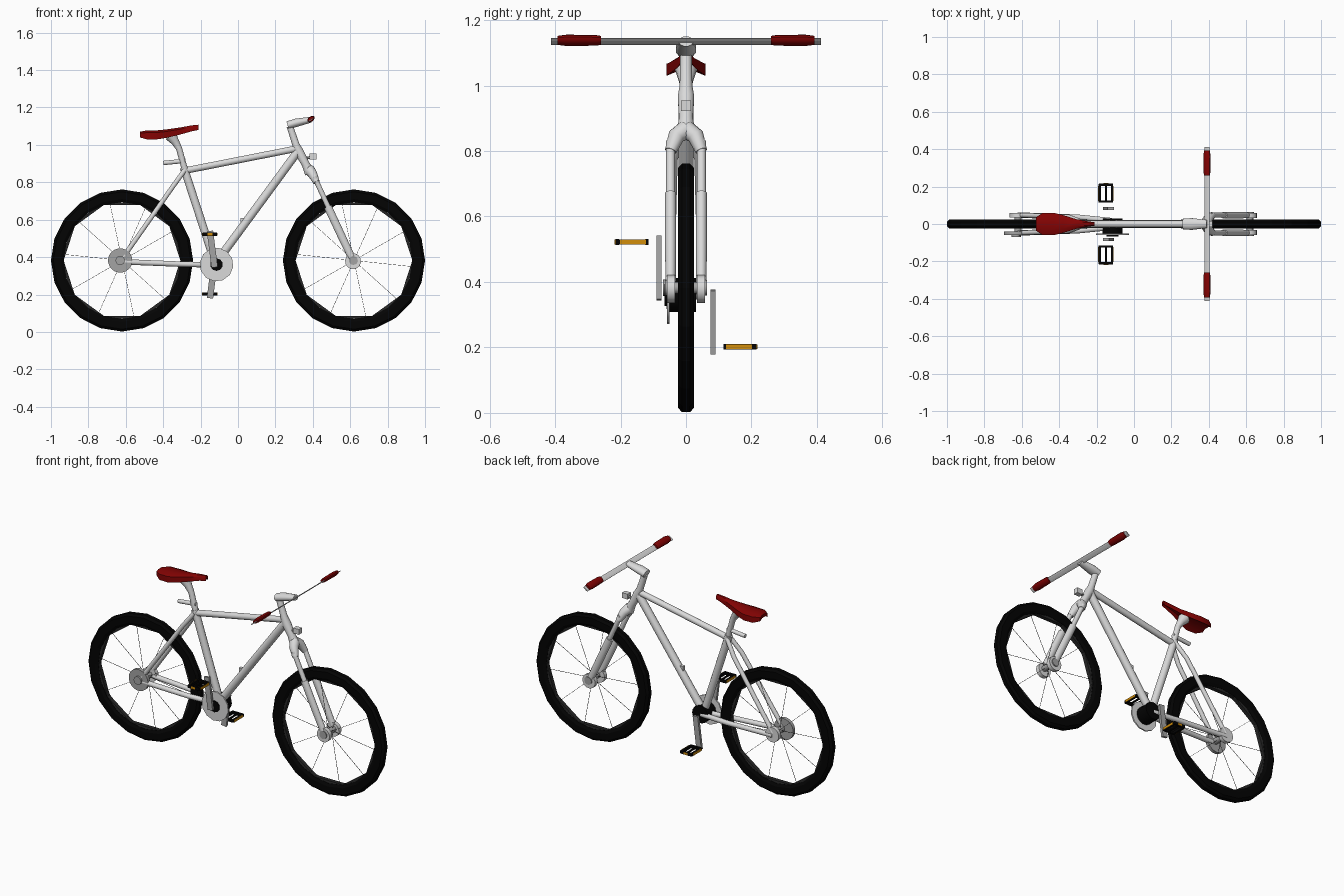
import bpy
import bmesh
from math import sin, cos, pi, radians
from mathutils import Vector

if "Cube" in bpy.data.objects:
    bpy.data.objects.remove(bpy.data.objects["Cube"], do_unlink=True)


def material(name, rgb):
    m = bpy.data.materials.new(name)
    m.use_nodes = True
    m.diffuse_color = (*rgb, 1)
    m.node_tree.nodes["Principled BSDF"].inputs["Base Color"].default_value = (*rgb, 1)
    return m


SILVER = material("silver frame", (0.7, 0.7, 0.7))
STEEL = material("grey steel", (0.37, 0.37, 0.37))
BLACK = material("black rubber", (0.001, 0.001, 0.001))
DARK = material("dark rim", (0.02, 0.02, 0.02))
RED = material("red padding", (0.23, 0.001, 0.001))
ORANGE = material("orange reflector", (0.65, 0.27, 0.003))


def finish(name, bm, mat, smooth=False):
    bmesh.ops.recalc_face_normals(bm, faces=bm.faces)
    mesh = bpy.data.meshes.new(name)
    bm.to_mesh(mesh)
    bm.free()
    mesh.materials.append(mat)
    ob = bpy.data.objects.new(name, mesh)
    bpy.context.collection.objects.link(ob)
    if smooth:
        bpy.ops.object.select_all(action="DESELECT")
        ob.select_set(True)
        bpy.context.view_layer.objects.active = ob
        bpy.ops.object.shade_smooth_by_angle(angle=radians(40))


def add_loft(bm, rings, wrap=False):
    """Skin a row of equal rings; cap the ends unless it wraps round."""
    loops = [[bm.verts.new(p) for p in ring] for ring in rings]
    n = len(loops[0])
    pairs = list(zip(loops, loops[1:]))
    if wrap:
        pairs.append((loops[-1], loops[0]))
    else:
        bm.faces.new(loops[0])
        bm.faces.new(loops[-1])
    for a, b in pairs:
        for i in range(n):
            j = (i + 1) % n
            bm.faces.new((a[i], a[j], b[j], b[i]))


def add_tube(bm, pts, radii, sides=12, squash=1.0):
    """Squash scales the section across y, or along the bar tilt for tubes that run in y."""
    pts = [Vector(p) for p in pts]
    if not isinstance(radii, (list, tuple)):
        radii = [radii] * len(pts)
    rings = []
    for k, p in enumerate(pts):
        t = (pts[min(k + 1, len(pts) - 1)] - pts[max(k - 1, 0)]).normalized()
        ref = Vector((0, 1, 0)) if abs(t.y) < 0.8 else Vector((0.8, 0, 0.6))
        u = (ref - t * ref.dot(t)).normalized()
        v = t.cross(u)
        angles = [2 * pi * (i + 0.5) / sides for i in range(sides)]
        rings.append([p + radii[k] * (u * cos(a) * squash + v * sin(a)) for a in angles])
    add_loft(bm, rings)


def tube(name, pts, radii, mat, sides=12, squash=1.0):
    bm = bmesh.new()
    add_tube(bm, pts, radii, sides, squash)
    finish(name, bm, mat, sides > 8)


def disc(name, x, z, y0, y1, r, mat, sides=20):
    tube(name, [(x, y0, z), (x, y1, z)], r, mat, sides)


def box(name, centre, size, mat):
    bm = bmesh.new()
    bmesh.ops.create_cube(bm, size=1)
    bmesh.ops.scale(bm, vec=size, verts=bm.verts)
    bmesh.ops.translate(bm, vec=centre, verts=bm.verts)
    finish(name, bm, mat)


def lathe(name, x, z, profile, steps, mat):
    bm = bmesh.new()
    angles = [2 * pi * i / steps for i in range(steps)]
    rings = [[(x + r * cos(a), y, z + r * sin(a)) for r, y in profile] for a in angles]
    add_loft(bm, rings, wrap=True)
    finish(name, bm, mat)


# Wheels: tyre, ten-sided rim, spokes and hub
AXLE = 0.382
tyre = [(0.38, -0.012), (0.38, 0.012), (0.367, 0.024), (0.328, 0.024),
        (0.312, 0.015), (0.312, -0.015), (0.328, -0.024), (0.367, -0.024)]
rim = [(0.327, -0.014), (0.327, 0.014), (0.312, 0.012), (0.312, -0.012)]
for label, x in (("rear", -0.62), ("front", 0.62)):
    lathe(label + "_tyre", x, AXLE, tyre, 20, BLACK)
    lathe(label + "_rim", x, AXLE, rim, 10, DARK)
    spokes = bmesh.new()
    for i in range(10):
        a = radians(30 + 36 * i)
        y = 0.015 if i % 2 else -0.015
        add_tube(spokes, [(x, y, AXLE), (x + 0.31 * cos(a), 0, AXLE + 0.31 * sin(a))], 0.0012, 4)
    finish(label + "_spokes", spokes, DARK)
    disc(label + "_hub", x, AXLE, -0.045, 0.045, 0.018, STEEL, 12)

# Rear sprocket and hub caps
disc("rear_sprocket", -0.63, AXLE, -0.06, -0.04, 0.065, STEEL)
disc("sprocket_cap", -0.63, AXLE, -0.07, -0.058, 0.025, STEEL, 12)
disc("rear_hub_cap", -0.62, AXLE, 0.035, 0.058, 0.045, SILVER)

# Main frame
tube("top_tube", [(-0.285, 0, 0.862), (0.315, 0, 0.98)], 0.018, SILVER)
tube("down_tube", [(0.32, 0, 0.965), (-0.11, 0, 0.38)], 0.023, SILVER)
tube("seat_tube", [(-0.29, 0, 0.88), (-0.12, 0, 0.36)], 0.022, SILVER)
tube("head_tube", [(0.277, 0, 1.10), (0.31, 0, 1.0), (0.325, 0, 0.965), (0.36, 0, 0.90), (0.385, 0, 0.85)],
     [0.018, 0.02, 0.026, 0.022, 0.03], SILVER)
disc("bottom_bracket", -0.115, 0.36, -0.05, 0.03, 0.053, BLACK, 14)
box("cable_stop", (0.025, 0, 0.595), (0.025, 0.02, 0.03), SILVER)

# Mirrored stays and fork legs
for side, s in (("left", 1), ("right", -1)):
    tube(side + "_seat_stay", [(-0.285, s * 0.013, 0.865), (-0.35, s * 0.038, 0.775), (-0.62, s * 0.048, 0.39)],
         0.013, SILVER)
    tube(side + "_chain_stay", [(-0.12, s * 0.018, 0.358), (-0.3, s * 0.036, 0.362), (-0.62, s * 0.048, 0.375)],
         0.015, SILVER)
    tube(side + "_fork_crown", [(0.383, 0, 0.865), (0.398, s * 0.03, 0.845), (0.42, s * 0.047, 0.80)],
         [0.03, 0.026, 0.018], SILVER)
    tube(side + "_fork_stanchion", [(0.408, s * 0.047, 0.83), (0.50, s * 0.047, 0.63)], 0.014, SILVER)
    tube(side + "_fork_slider", [(0.48, s * 0.047, 0.67), (0.55, s * 0.047, 0.52), (0.615, s * 0.047, AXLE)],
         [0.022, 0.022, 0.02], SILVER, squash=0.8)
    disc(side + "_fork_dropout", 0.615, AXLE - 0.004, s * 0.033, s * 0.058, 0.043, SILVER, 12)
    disc(side + "_front_axle_cap", 0.617, AXLE, s * 0.055, s * 0.064, 0.024, STEEL, 12)

# Lamp bracket on the head tube
box("lamp_body", (0.402, 0, 0.938), (0.038, 0.03, 0.032), SILVER)
tube("lamp_bracket", [(0.345, 0, 0.925), (0.395, 0, 0.935)], 0.008, STEEL, 8)

# Stem, flat tilted handlebar and grips
tube("stem", [(0.265, 0, 1.105), (0.31, 0, 1.118), (0.39, 0, 1.135)], [0.022, 0.023, 0.016], SILVER, squash=1.4)
tube("handlebar", [(0.39, -0.412, 1.134), (0.39, 0.412, 1.134)], 0.003, SILVER, 8, squash=6)
for side, s in (("left", 1), ("right", -1)):
    tube(side + "_grip", [(0.39, s * y, 1.138) for y in (0.26, 0.275, 0.365, 0.392)],
         [0.011, 0.013, 0.014, 0.011], RED, squash=1.6)

# Saddle: x, half width, low edge, top
saddle = bmesh.new()
stations = [(-0.525, 0.035, 1.04, 1.07), (-0.49, 0.058, 1.03, 1.077), (-0.43, 0.06, 1.03, 1.078),
            (-0.38, 0.048, 1.038, 1.083), (-0.31, 0.026, 1.055, 1.093), (-0.25, 0.015, 1.072, 1.104),
            (-0.21, 0.009, 1.08, 1.108)]
outline = [(-1, 0), (-1, 0.75), (-0.5, 1), (0.5, 1), (1, 0.75), (1, 0), (0.45, 0.4), (-0.45, 0.4)]
add_loft(saddle, [[(x, w * u, lo + (hi - lo) * v) for u, v in outline] for x, w, lo, hi in stations])
finish("saddle", saddle, RED, True)
tube("seat_post", [(-0.36, 0, 1.05), (-0.335, 0, 1.015), (-0.315, 0, 0.98), (-0.285, 0, 0.87)],
     [0.034, 0.022, 0.017, 0.017], SILVER)
tube("seat_clamp", [(-0.40, 0, 0.903), (-0.28, 0, 0.915)], 0.012, SILVER)

# Chainset
disc("chainring", -0.115, 0.36, -0.058, -0.05, 0.09, SILVER, 12)
disc("chainring_boss", -0.115, 0.36, -0.066, -0.05, 0.034, BLACK, 10)

# Cranks and pedals, opposite each other
for side, s, root, tip, pedal_z in (("right", -1, 0.345, 0.54, 0.522), ("left", 1, 0.375, 0.18, 0.202)):
    tube(side + "_crank", [(-0.125, s * 0.083, root), (-0.15, s * 0.083, tip)], 0.024, STEEL, 4, 0.45)
    disc(side + "_pedal_spindle", -0.15, pedal_z, s * 0.115, s * 0.21, 0.006, BLACK, 8)
    for part, y in (("inner", 0.12), ("outer", 0.21)):
        box(f"{side}_pedal_{part}_plate", (-0.15, s * y, pedal_z), (0.074, 0.012, 0.017), BLACK)
    box(side + "_pedal_end_reflector", (-0.15, s * 0.217, pedal_z), (0.026, 0.003, 0.014), ORANGE)
    for part, d in (("front", 1), ("rear", -1)):
        box(f"{side}_pedal_{part}_bar", (-0.15 + d * 0.033, s * 0.165, pedal_z), (0.012, 0.1, 0.016), BLACK)
        box(f"{side}_pedal_{part}_reflector", (-0.15 + d * 0.04, s * 0.162, pedal_z), (0.003, 0.08, 0.015), ORANGE)
